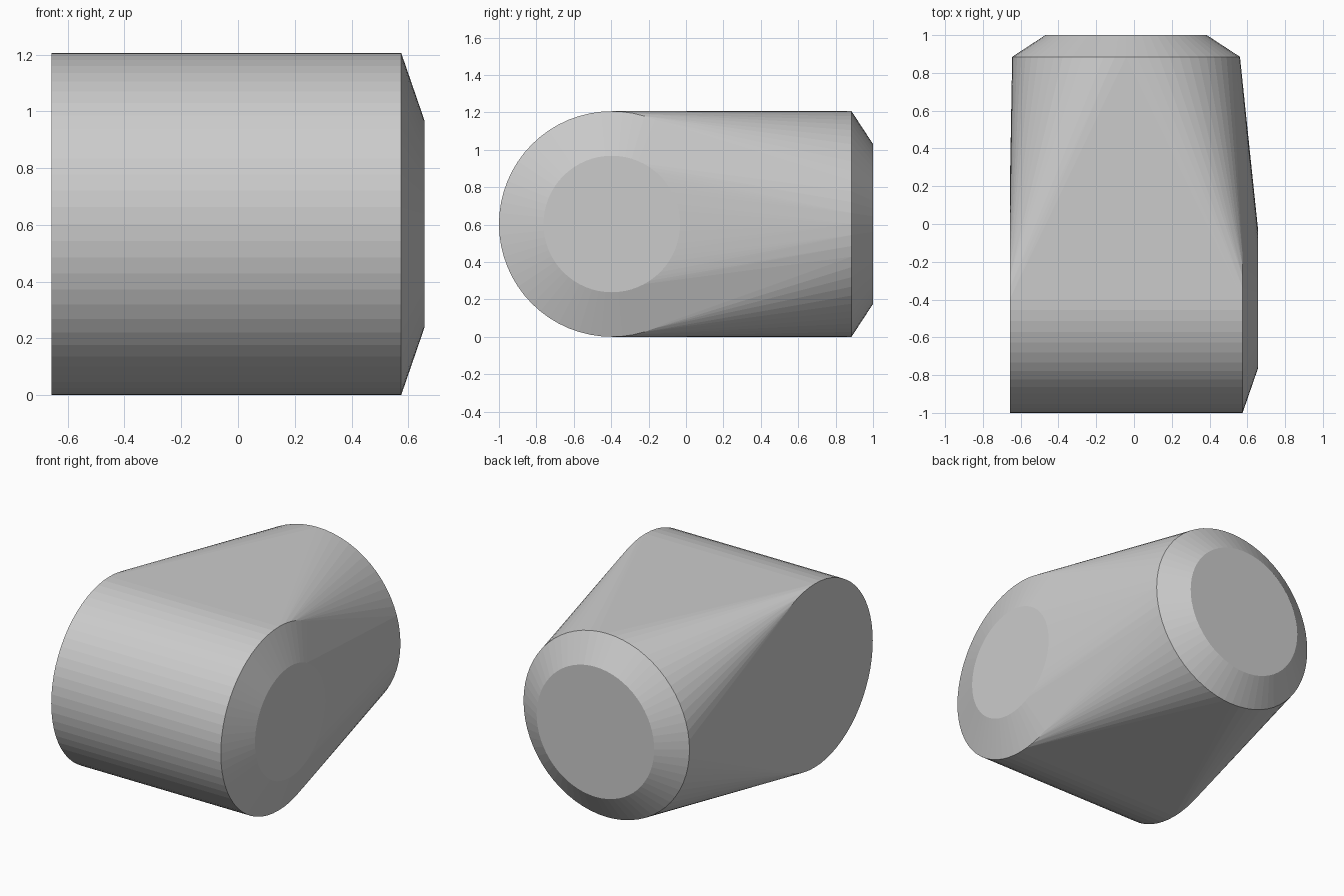
import bpy, bmesh, math

if "Cube" in bpy.data.objects:
    bpy.data.objects.remove(bpy.data.objects["Cube"])

R, SEG = 0.603, 64


def ring(bm, axis, offset, centre, radius):
    """Add a circle of points in the plane axis = offset."""
    for i in range(SEG):
        a = 2 * math.pi * i / SEG
        u, z = centre + radius * math.cos(a), R + radius * math.sin(a)
        bm.verts.new((offset, u, z) if axis == 'x' else (u, offset, z))


bm = bmesh.new()
# Sideways barrel: flat left end, chamfered right end
ring(bm, 'x', -0.657, -0.397, R)
ring(bm, 'x', 0.575, -0.397, R)
ring(bm, 'x', 0.657, -0.397, 0.365)
# Rear barrel with chamfered end
ring(bm, 'y', 0.885, -0.042, R)
ring(bm, 'y', 1.0, -0.042, 0.427)

# Skin stretched over all the rings
hull = bmesh.ops.convex_hull(bm, input=bm.verts[:])
unused = {g for g in hull['geom_interior'] + hull['geom_unused']
          if isinstance(g, bmesh.types.BMVert)}
bmesh.ops.delete(bm, geom=list(unused), context='VERTS')
bmesh.ops.dissolve_limit(bm, angle_limit=math.radians(0.2),
                         verts=bm.verts[:], edges=bm.edges[:])
bmesh.ops.recalc_face_normals(bm, faces=bm.faces[:])

mesh = bpy.data.meshes.new("elbow_body")
bm.to_mesh(mesh)
bm.free()
body = bpy.data.objects.new("elbow_body", mesh)
bpy.context.collection.objects.link(body)
